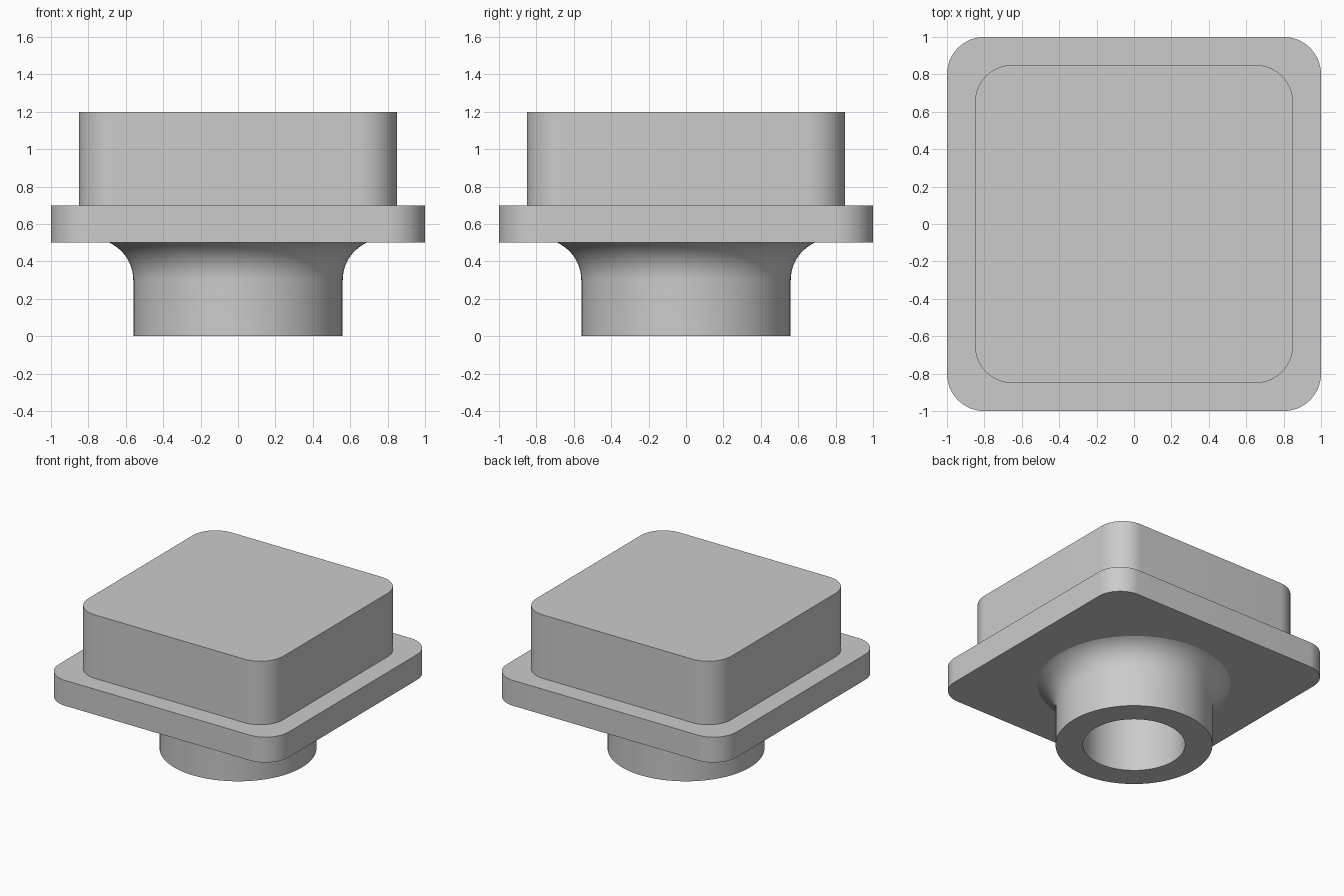
import bpy, bmesh, math
from mathutils import Vector, Matrix

cube = bpy.data.objects.get("Cube")
if cube:
    bpy.data.objects.remove(cube, do_unlink=True)

grey = bpy.data.materials.new("light_grey")
grey.use_nodes = True
grey.diffuse_color = (0.6, 0.6, 0.6, 1)
grey.node_tree.nodes["Principled BSDF"].inputs["Base Color"].default_value = (0.6, 0.6, 0.6, 1)


def finish(name, bm):
    bmesh.ops.recalc_face_normals(bm, faces=bm.faces)
    mesh = bpy.data.meshes.new(name)
    bm.to_mesh(mesh)
    bm.free()
    mesh.materials.append(grey)
    obj = bpy.data.objects.new(name, mesh)
    bpy.context.collection.objects.link(obj)
    bpy.ops.object.select_all(action='DESELECT')
    obj.select_set(True)
    bpy.context.view_layer.objects.active = obj
    bpy.ops.object.shade_smooth_by_angle(angle=math.radians(30))
    return obj


def rounded_slab(name, half, radius, z0, z1, steps=16):
    """Square slab with rounded vertical corners."""
    bm = bmesh.new()
    ring = []
    for corner in range(4):
        turn = Matrix.Rotation(corner * math.pi / 2, 3, 'Z')
        for i in range(steps + 1):
            a = math.pi / 2 * i / steps
            c = half - radius
            ring.append(bm.verts.new(turn @ Vector(
                (c + radius * math.cos(a), c + radius * math.sin(a), z0))))
    base = bm.faces.new(ring)
    top = bmesh.ops.extrude_face_region(bm, geom=[base], use_keep_orig=True)
    bmesh.ops.translate(bm, vec=(0, 0, z1 - z0),
                        verts=[v for v in top["geom"] if isinstance(v, bmesh.types.BMVert)])
    return finish(name, bm)


def lathe(name, profile, segments=96):
    """Closed (radius, height) profile turned around z."""
    bm = bmesh.new()
    verts = [bm.verts.new((r, 0, z)) for r, z in profile]
    edges = [bm.edges.new((a, b)) for a, b in zip(verts, verts[1:] + verts[:1])]
    bmesh.ops.spin(bm, geom=verts + edges, cent=(0, 0, 0), axis=(0, 0, 1),
                   angle=2 * math.pi, steps=segments, use_merge=True)
    bmesh.ops.remove_doubles(bm, verts=bm.verts, dist=1e-4)
    return finish(name, bm)


# Square cap and wider flange
rounded_slab("cap", 0.85, 0.2, 0.7, 1.2)
rounded_slab("flange", 1.0, 0.2, 0.5, 0.7)

# Hollow round stem, flaring into the flange
stem_r, bore_r, flare_r, flare_z = 0.56, 0.365, 0.22, 0.3
sweep = math.asin((0.5 - flare_z) / flare_r)
flare = []
for i in range(17):
    a = sweep * i / 16
    flare.append((stem_r + flare_r * (1 - math.cos(a)), flare_z + flare_r * math.sin(a)))
lathe("stem", [(bore_r, 0), (stem_r, 0)] + flare + [(bore_r, 0.5)])
